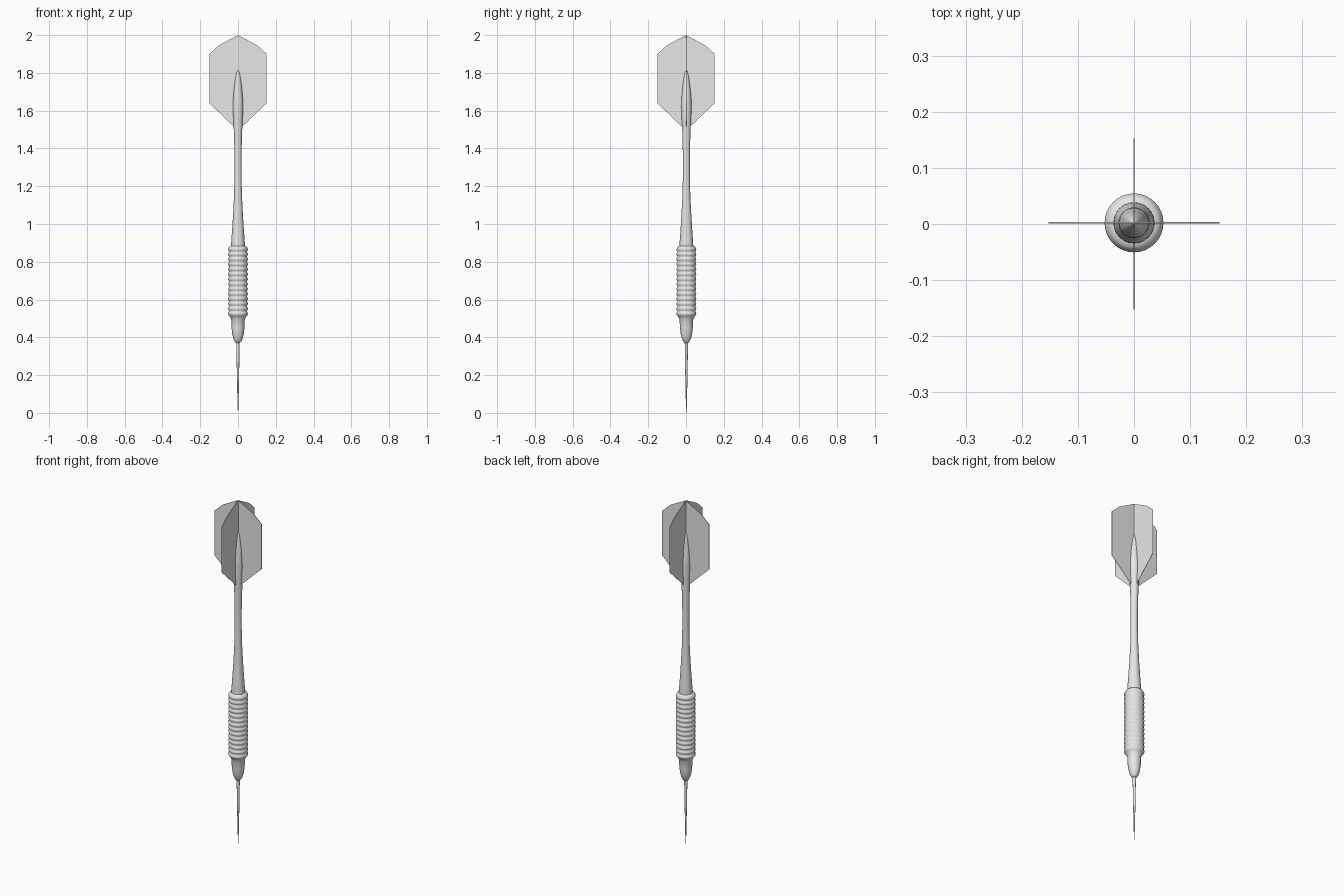
import bpy, bmesh, math

cube = bpy.data.objects.get("Cube")
if cube:
    bpy.data.objects.remove(cube)

grey = bpy.data.materials.new("light grey")
grey.use_nodes = True
grey.diffuse_color = (0.8, 0.8, 0.8, 1)
grey.node_tree.nodes["Principled BSDF"].inputs["Base Color"].default_value = (0.8, 0.8, 0.8, 1)

AXIS_Y = 0.002


def finish(bm, name):
    bmesh.ops.recalc_face_normals(bm, faces=bm.faces)
    mesh = bpy.data.meshes.new(name)
    bm.to_mesh(mesh)
    bm.free()
    obj = bpy.data.objects.new(name, mesh)
    bpy.context.collection.objects.link(obj)
    mesh.materials.append(grey)
    return obj


def lathe(name, profile, sides=32, sharp=35):
    """Spin a list of (radius, height) points into a closed smooth solid."""
    bm = bmesh.new()
    rings = []
    for r, z in profile:
        rings.append([bm.verts.new((r * math.cos(a), r * math.sin(a) + AXIS_Y, z))
                      for a in (math.tau * i / sides for i in range(sides))])
    for low, high in zip(rings, rings[1:]):
        for i in range(sides):
            j = (i + 1) % sides
            bm.faces.new((low[i], low[j], high[j], high[i]))
    bm.faces.new(rings[0])
    bm.faces.new(rings[-1])
    obj = finish(bm, name)
    bpy.ops.object.select_all(action='DESELECT')
    obj.select_set(True)
    bpy.context.view_layer.objects.active = obj
    bpy.ops.object.shade_smooth_by_angle(angle=math.radians(sharp))
    return obj


# Steel point
lathe("point", [(0.0008, 0), (0.003, 0.06), (0.006, 0.2), (0.009, 0.39)], 16)

# Barrel: rounded nose, neck, then evenly spaced grip rings
barrel = [(0.009, 0.37), (0.015, 0.375), (0.023, 0.39), (0.03, 0.415), (0.034, 0.45),
          (0.036, 0.495), (0.044, 0.51)]
RIBS, START, PITCH = 14, 0.512, 0.0262
for rib in range(RIBS):
    for t in (0.08, 0.3, 0.5, 0.7, 0.92):
        barrel.append((0.046 + 0.0065 * math.sin(math.pi * t), START + PITCH * (rib + t)))
barrel += [(0.044, 0.882), (0.034, 0.885)]
lathe("barrel", barrel, 32, 60)

# Waisted shaft ending in a pointed bullet
lathe("shaft", [(0.037, 0.87), (0.036, 0.9), (0.031, 0.97), (0.026, 1.05), (0.021, 1.15),
                (0.0185, 1.25), (0.0185, 1.36), (0.021, 1.47), (0.025, 1.56), (0.0275, 1.62),
                (0.026, 1.66), (0.021, 1.72), (0.014, 1.77), (0.007, 1.805), (0.001, 1.815)])

# Four thin flights, each a flat plate reaching from the axis
half = 0.0012
outline = [(0, 1.5), (0.022, 1.515), (0.152, 1.64), (0.152, 1.9), (0.1, 1.947), (0, 2.0)]
for k, side in enumerate(("left", "back", "right", "front")):
    c, s = round(math.cos(k * math.pi / 2)), round(math.sin(k * math.pi / 2))
    bm = bmesh.new()
    offset = AXIS_Y if k % 2 == 0 else 0
    sheets = [[bm.verts.new((c * u - s * w, s * u + c * w + offset, z)) for u, z in outline]
              for w in (-half, half)]
    for sheet in sheets:
        bm.faces.new(sheet)
    for i in range(len(outline)):
        j = (i + 1) % len(outline)
        bm.faces.new((sheets[0][i], sheets[0][j], sheets[1][j], sheets[1][i]))
    finish(bm, side + "_flight")
